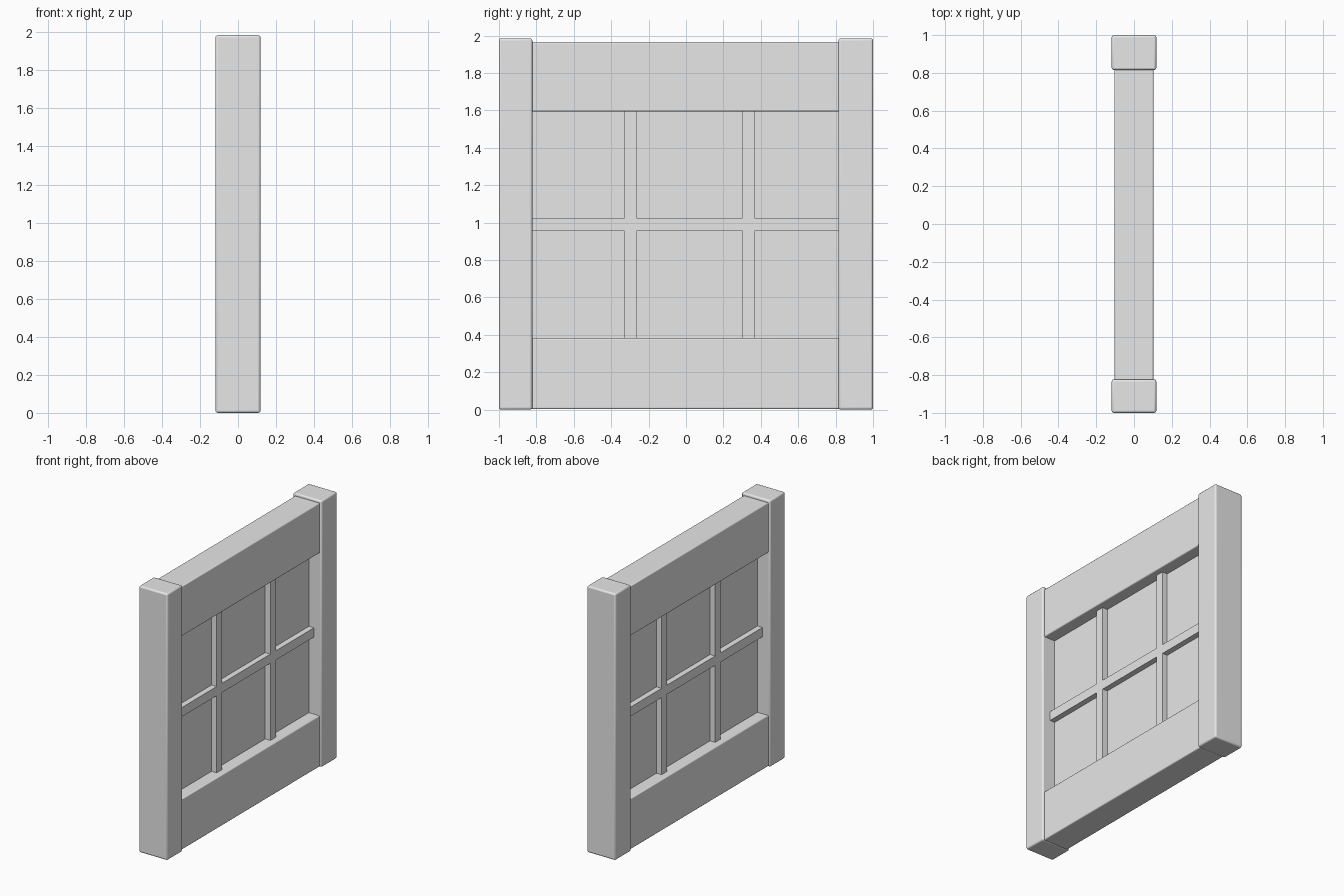
import bpy
import bmesh
from math import radians
from mathutils import Vector

if "Cube" in bpy.data.objects:
    bpy.data.objects.remove(bpy.data.objects["Cube"])

grey = bpy.data.materials.new("plain_grey")
grey.use_nodes = True
grey.diffuse_color = (0.8, 0.8, 0.8, 1)
grey.node_tree.nodes["Principled BSDF"].inputs["Base Color"].default_value = (0.8, 0.8, 0.8, 1)


def finish(name, bm, bevel=0):
    bmesh.ops.recalc_face_normals(bm, faces=bm.faces)
    mesh = bpy.data.meshes.new(name)
    bm.to_mesh(mesh)
    bm.free()
    mesh.materials.append(grey)
    obj = bpy.data.objects.new(name, mesh)
    bpy.context.collection.objects.link(obj)
    if bevel:
        mod = obj.modifiers.new("rounded_edges", 'BEVEL')
        mod.width = bevel
        mod.segments = 3
        bpy.ops.object.select_all(action='DESELECT')
        obj.select_set(True)
        bpy.context.view_layer.objects.active = obj
        bpy.ops.object.shade_smooth_by_angle(angle=radians(40))
    return obj


def box(name, half_x, y0, y1, z0, z1, bevel=0):
    bm = bmesh.new()
    bmesh.ops.create_cube(bm, size=1)
    bmesh.ops.scale(bm, vec=(2 * half_x, y1 - y0, z1 - z0), verts=bm.verts)
    bmesh.ops.translate(bm, vec=(0, (y0 + y1) / 2, (z0 + z1) / 2), verts=bm.verts)
    return finish(name, bm, bevel)


# Frame: two posts with a rail above and below
box("front_post", 0.118, -1, -0.822, 0, 1.985, 0.012)
box("back_post", 0.118, 0.815, 1, 0, 1.985, 0.012)
box("top_rail", 0.103, -0.83, 0.823, 1.594, 1.966, 0.008)
box("bottom_rail", 0.103, -0.83, 0.823, 0.003, 0.382, 0.008)

# Thin panel in the middle of the opening
box("panel", 0.013, -0.83, 0.823, 0.37, 1.605)

# Glazing bars: one lattice, showing on both faces of the panel
half = 0.055
ys = [-0.83, -0.329, -0.265, 0.302, 0.366, 0.823]
zs = [0.37, 0.956, 1.025, 1.605]
bm = bmesh.new()
grid = [[bm.verts.new((-half, y, z)) for z in zs] for y in ys]
for i in range(len(ys) - 1):
    for j in range(len(zs) - 1):
        if i % 2 or j == 1:
            bm.faces.new((grid[i][j], grid[i + 1][j], grid[i + 1][j + 1], grid[i][j + 1]))
result = bmesh.ops.extrude_face_region(bm, geom=bm.faces[:], use_keep_orig=True)
moved = [v for v in result["geom"] if isinstance(v, bmesh.types.BMVert)]
bmesh.ops.translate(bm, vec=Vector((2 * half, 0, 0)), verts=moved)
finish("glazing_bars", bm)
